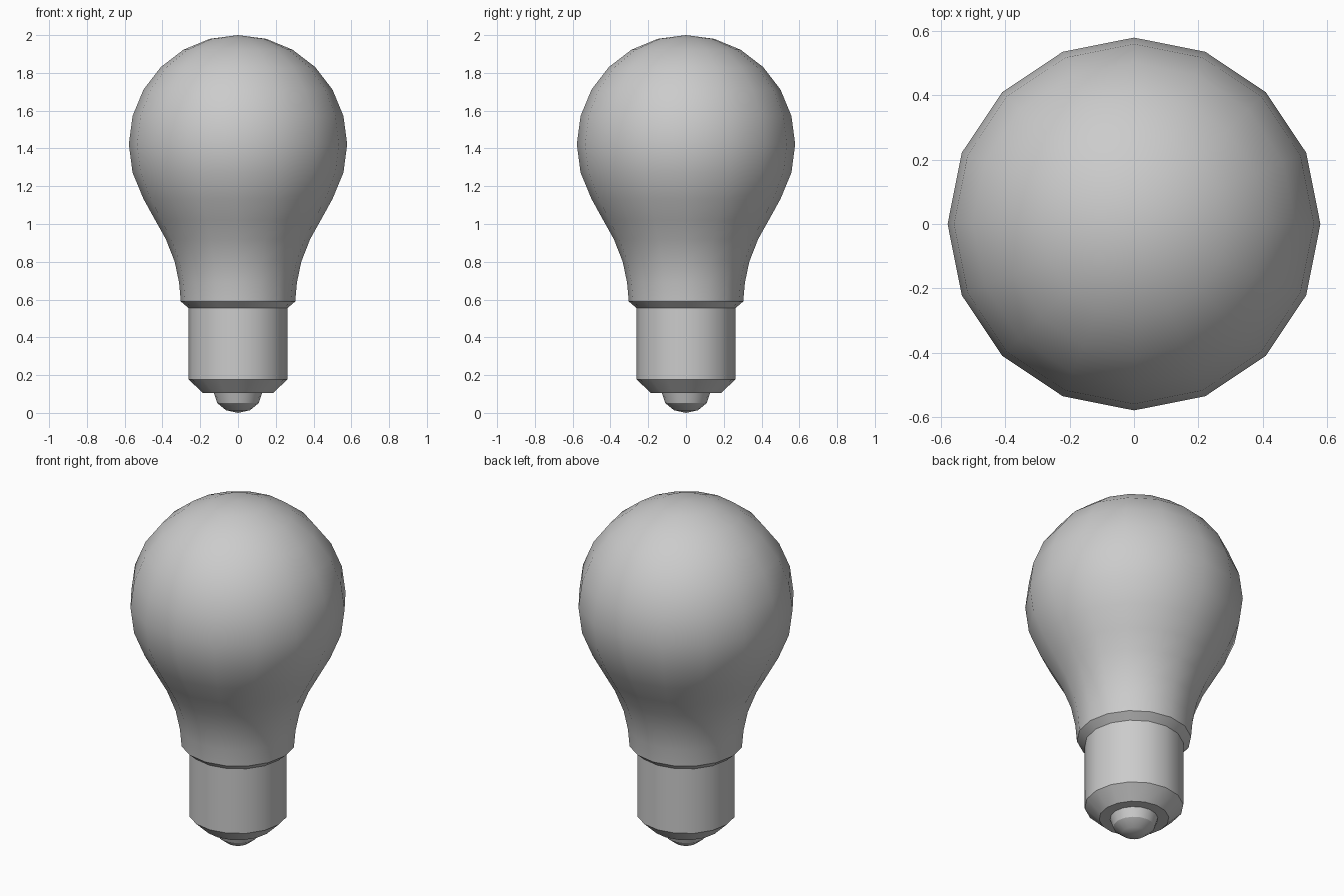
import bpy, bmesh
from math import sin, cos, pi, radians

if "Cube" in bpy.data.objects:
    bpy.data.objects.remove(bpy.data.objects["Cube"])

SIDES = 16


def lathe(name, profile):
    """Revolve (radius, z) points, listed bottom to top, around the z axis."""
    bm = bmesh.new()
    rings = []
    for r, z in profile:
        if r < 1e-5:
            rings.append([bm.verts.new((0, 0, z))])
        else:
            rings.append([bm.verts.new((r * cos(2 * pi * i / SIDES), r * sin(2 * pi * i / SIDES), z))
                          for i in range(SIDES)])
    for a, b in zip(rings, rings[1:]):
        for i in range(SIDES):
            j = (i + 1) % SIDES
            if len(a) == 1:
                bm.faces.new((a[0], b[j], b[i]))
            elif len(b) == 1:
                bm.faces.new((a[i], a[j], b[0]))
            else:
                bm.faces.new((a[i], a[j], b[j], b[i]))
    bmesh.ops.recalc_face_normals(bm, faces=bm.faces)
    mesh = bpy.data.meshes.new(name)
    bm.to_mesh(mesh)
    bm.free()
    obj = bpy.data.objects.new(name, mesh)
    bpy.context.collection.objects.link(obj)
    bpy.ops.object.select_all(action='DESELECT')
    obj.select_set(True)
    bpy.context.view_layer.objects.active = obj
    bpy.ops.object.shade_smooth_by_angle(angle=radians(30))
    return obj


# Glass bulb: flared neck, then a round dome in 15 degree steps
R, CENTRE = 0.578, 1.422
neck = [(0.262, 0.555), (0.303, 0.59), (0.312, 0.69), (0.335, 0.80), (0.382, 0.92), (0.438, 1.02)]
dome = [(R * sin(radians(a)), CENTRE + R * cos(radians(a))) for a in range(120, -1, -15)]
lathe("glass_bulb", neck + dome)

# Metal cap with chamfered bottom
lathe("screw_cap", [(0, 0.104), (0.185, 0.104), (0.262, 0.178), (0.262, 0.555), (0, 0.555)])

# Rounded contact tip underneath
tip = [(0.127 * sin(radians(a)), 0.104 * (1 - cos(radians(a)))) for a in range(0, 91, 30)]
lathe("contact_tip", tip)
